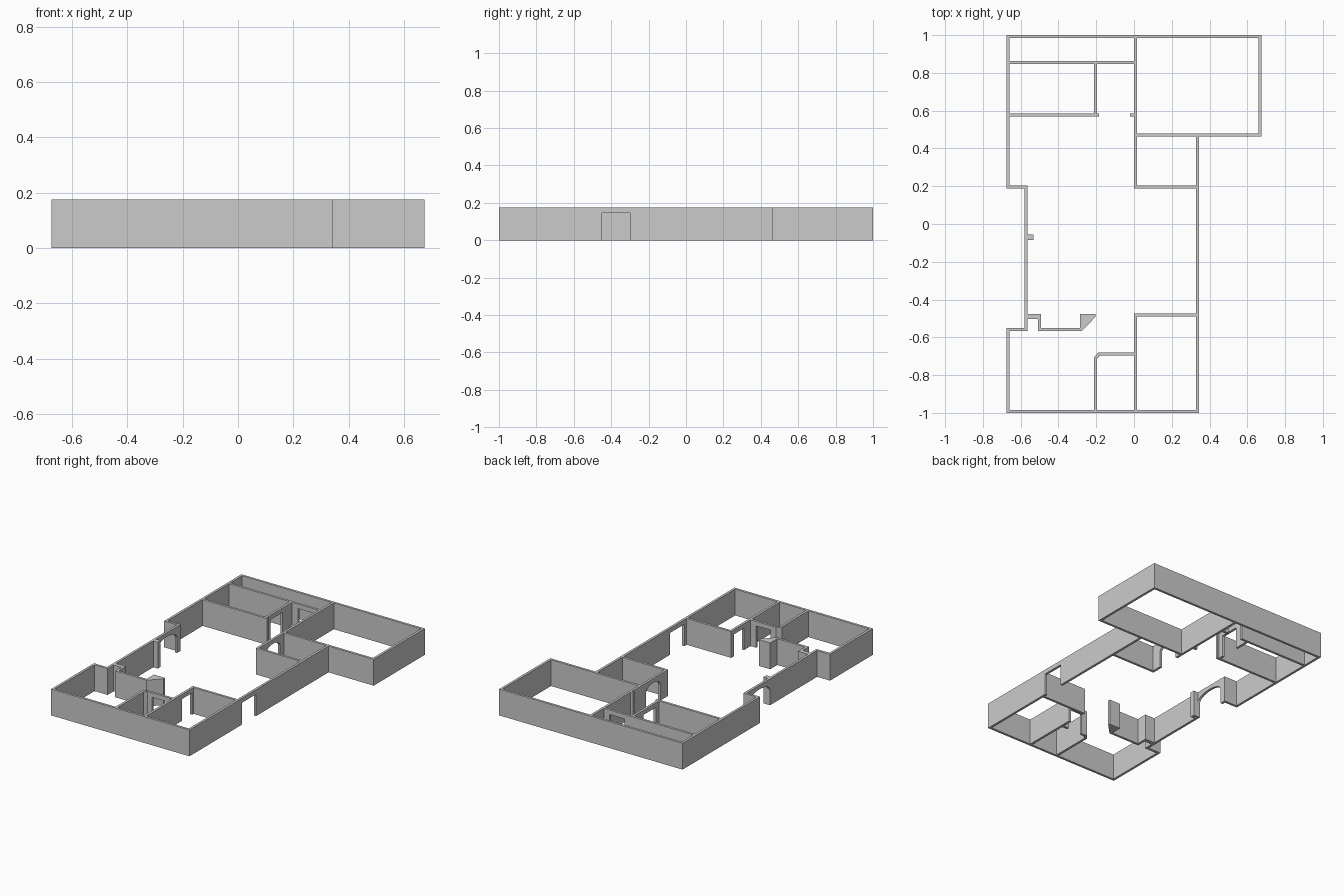
import bpy, bmesh, math

if "Cube" in bpy.data.objects:
    bpy.data.objects.remove(bpy.data.objects["Cube"])

H = 0.175      # wall height
T = 0.016      # wall thickness
DOOR = 0.145   # door head height


def prism(name, ring, offset):
    """Extrude a planar ring of 3D points by an offset vector."""
    bm = bmesh.new()
    face = bm.faces.new([bm.verts.new(p) for p in ring])
    ext = bmesh.ops.extrude_face_region(bm, geom=[face])
    verts = [g for g in ext["geom"] if isinstance(g, bmesh.types.BMVert)]
    bmesh.ops.translate(bm, verts=verts, vec=offset)
    bmesh.ops.recalc_face_normals(bm, faces=bm.faces)
    mesh = bpy.data.meshes.new(name)
    bm.to_mesh(mesh)
    bm.free()
    obj = bpy.data.objects.new(name, mesh)
    bpy.context.collection.objects.link(obj)
    return obj


def wall(name, axis, start, end, at, openings=()):
    """Wall along x or y; each opening is (from, to, spring height, arch rise)."""
    prof = [(start, 0)]
    for a, b, spring, rise in openings:
        prof.append((a, 0))
        steps = 16 if rise else 1
        for i in range(steps + 1):
            t = math.pi * i / steps
            prof.append(((a + b) / 2 - (b - a) / 2 * math.cos(t),
                         spring + rise * math.sin(t)))
        prof.append((b, 0))
    prof += [(end, 0), (end, H), (start, H)]
    if axis == "x":
        return prism(name, [(u, at, z) for u, z in prof], (0, T, 0))
    return prism(name, [(at, u, z) for u, z in prof], (T, 0, 0))


def pillar(name, outline):
    return prism(name, [(x, y, 0) for x, y in outline], (0, 0, H))


def door(a, b):
    return (a, b, DOOR, 0)


# Outer shell
wall("back_wall", "x", -0.675, 0.675, 1 - T)
wall("left_back_wall", "y", 0.187, 1 - T, -0.675)
wall("left_back_return", "x", -0.675 + T, -0.564, 0.187)
wall("left_middle_wall", "y", -0.566, 0.187, -0.58, [(-0.055, 0.165, 0.10, 0.048)])
wall("left_front_return", "x", -0.675, -0.58, -0.566)
wall("left_front_wall", "y", -1 + T, -0.566, -0.675)
wall("front_wall", "x", -0.675, 0.343, -1)
wall("right_wall", "y", -1 + T, 0.462, 0.343 - T, [door(-0.45, -0.30)])
wall("garage_front_wall", "x", T, 0.675, 0.462)
wall("garage_right_wall", "y", 0.462 + T, 1 - T, 0.675 - T)

# Back rooms
wall("garage_side_wall", "y", 0.187, 1 - T, 0, [(0.27, 0.42, 0.105, 0.042)])
wall("study_wall", "x", T, 0.343 - T, 0.187)
wall("back_room_wall", "x", -0.675 + T, 0, 0.847, [door(-0.15, -0.04)])
wall("hall_side_wall", "y", 0.586, 0.847, -0.212, [door(0.62, 0.75)])
wall("hall_front_wall", "x", -0.675 + T, -0.185, 0.57)
wall("hall_stub", "x", -0.022, 0, 0.57)

# Front rooms
wall("front_room_wall", "x", 0, 0.343 - T, -0.49)
wall("front_room_side_wall", "y", -1 + T, -0.49, 0, [door(-0.61, -0.505)])
wall("closet_back_wall", "x", -0.18, 0, -0.695, [door(-0.145, -0.04)])
wall("closet_side_wall", "y", -1 + T, -0.715, -0.212)
pillar("closet_corner", [(-0.212, -0.715), (-0.196, -0.715), (-0.18, -0.695),
                         (-0.18, -0.679), (-0.187, -0.679), (-0.212, -0.705)])
wall("kitchen_wall", "x", -0.508, -0.276, -0.566)
wall("kitchen_return", "y", -0.55, -0.503, -0.508)

# Piers
pillar("left_pier", [(-0.564, -0.085), (-0.531, -0.085), (-0.531, -0.055), (-0.564, -0.055)])
pillar("recess_block", [(-0.564, -0.503), (-0.492, -0.503), (-0.492, -0.476), (-0.564, -0.476)])
pillar("angled_pier", [(-0.286, -0.55), (-0.276, -0.566), (-0.204, -0.492),
                       (-0.204, -0.476), (-0.286, -0.476)])
